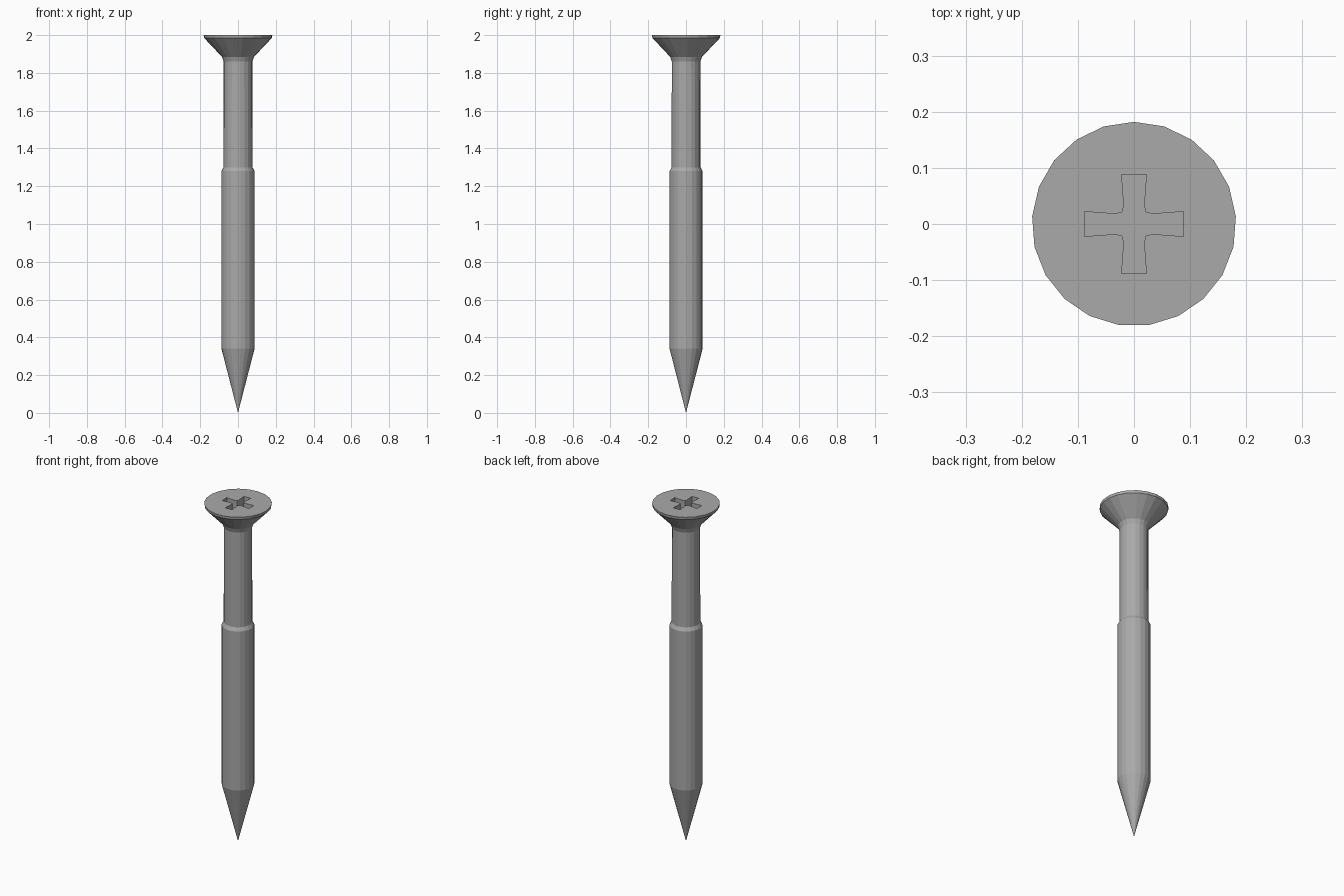
import bpy, bmesh
from math import sin, cos, pi
from mathutils import Vector

cube = bpy.data.objects.get("Cube")
if cube:
    bpy.data.objects.remove(cube, do_unlink=True)

SIDES = 21
steel = bpy.data.materials.new("grey steel")
steel.use_nodes = True
colour = (0.4, 0.4, 0.4, 1)
steel.diffuse_color = colour
steel.node_tree.nodes["Principled BSDF"].inputs["Base Color"].default_value = colour


def make_object(name, bm):
    bmesh.ops.recalc_face_normals(bm, faces=bm.faces)
    mesh = bpy.data.meshes.new(name)
    bm.to_mesh(mesh)
    bm.free()
    mesh.materials.append(steel)
    obj = bpy.data.objects.new(name, mesh)
    bpy.context.collection.objects.link(obj)
    return obj


def lathe(name, tip_z, profile):
    """Turn (radius, height) rings above a single point."""
    bm = bmesh.new()
    tip = bm.verts.new((0, 0, tip_z))
    rings = []
    for r, z in profile:
        angles = [pi / 2 + 2 * pi * i / SIDES for i in range(SIDES)]
        rings.append([bm.verts.new((r * cos(a), r * sin(a), z)) for a in angles])
    for i in range(SIDES):
        j = (i + 1) % SIDES
        bm.faces.new((tip, rings[0][j], rings[0][i]))
        for low, high in zip(rings, rings[1:]):
            bm.faces.new((low[i], low[j], high[j], high[i]))
    bm.faces.new(rings[-1])
    return make_object(name, bm)


# Point, thick body, shoulder, neck and countersunk head
screw = lathe("screw", 0, [
    (0.088, 0.34), (0.088, 1.28), (0.077, 1.3), (0.076, 1.86),
    (0.085, 1.885), (0.18, 1.985), (0.182, 2)])

# Cross-shaped driver recess, one arm turned four times
arm = [(0.088, -0.022), (0.088, 0.022), (0.033, 0.018), (0.021, 0.021), ]
bm = bmesh.new()
outline = []
for quarter in range(4):
    c, s = round(cos(quarter * pi / 2)), round(sin(quarter * pi / 2))
    points = [(0.033, -0.018)] + arm
    outline += [bm.verts.new((c * x - s * y, s * x + c * y, 1.93)) for x, y in points]
floor = bm.faces.new(outline)
extruded = bmesh.ops.extrude_face_region(bm, geom=[floor])["geom"]
bmesh.ops.translate(bm, vec=Vector((0, 0, 0.1)),
                    verts=[v for v in extruded if isinstance(v, bmesh.types.BMVert)])
cutter = make_object("recess_cutter", bm)
cutter.hide_render = True
cutter.hide_set(True)

cut = screw.modifiers.new("driver recess", 'BOOLEAN')
cut.operation = 'DIFFERENCE'
cut.solver = 'EXACT'
cut.object = cutter
